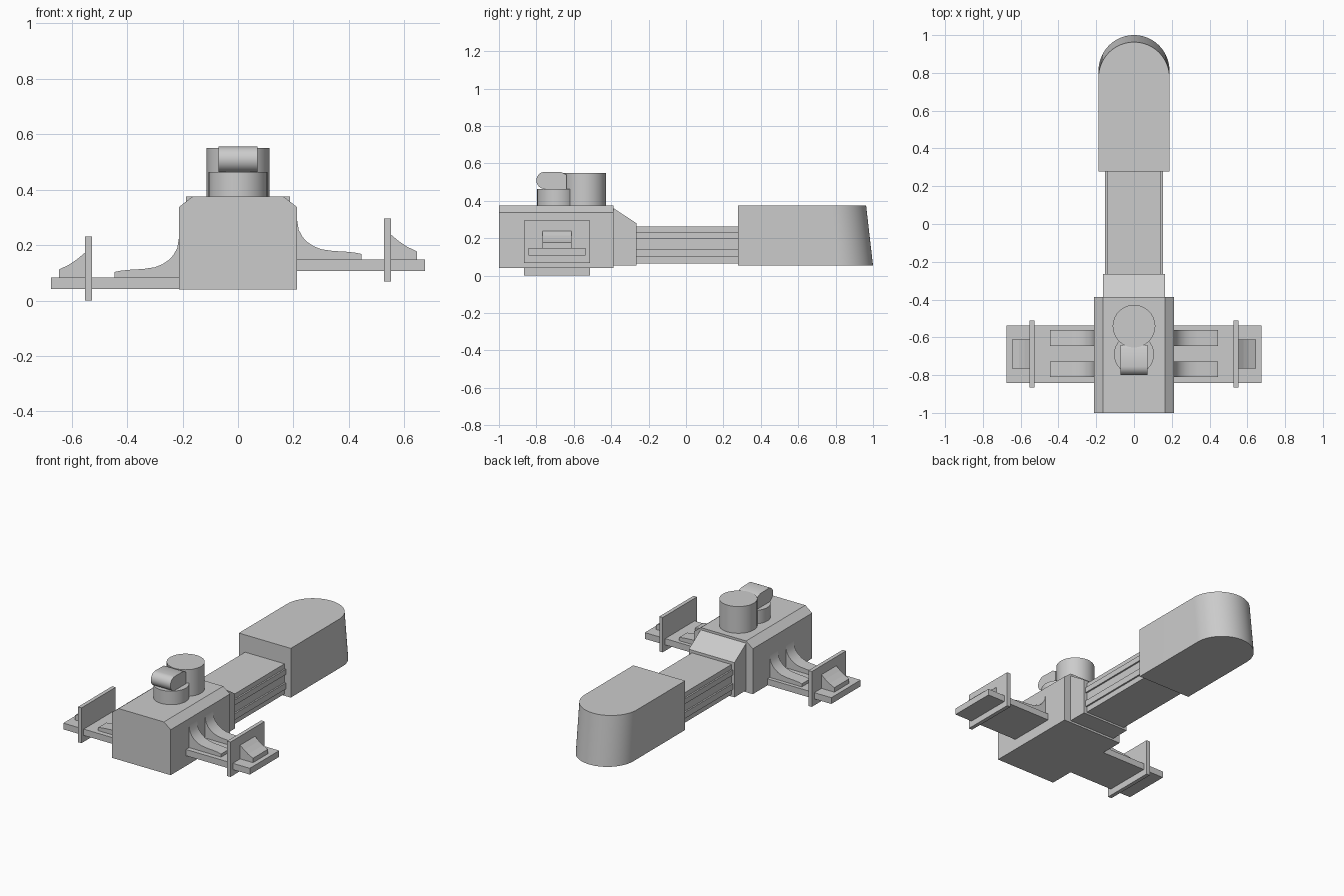
import bpy, bmesh, math

if "Cube" in bpy.data.objects:
    bpy.data.objects.remove(bpy.data.objects["Cube"])

def finish(bm, name, smooth=False):
    bmesh.ops.recalc_face_normals(bm, faces=bm.faces)
    me = bpy.data.meshes.new(name)
    bm.to_mesh(me)
    bm.free()
    ob = bpy.data.objects.new(name, me)
    bpy.context.collection.objects.link(ob)
    if smooth:
        bpy.ops.object.select_all(action='DESELECT')
        ob.select_set(True)
        bpy.context.view_layer.objects.active = ob
        bpy.ops.object.shade_smooth_by_angle(angle=math.radians(30))
    return ob

def prism(name, profile, axis, lo, hi, smooth=False):
    """Extrude a 2D profile (remaining axes in x,y,z order) along an axis."""
    bm = bmesh.new()
    rings = []
    for d in (lo, hi):
        ring = []
        for p in profile:
            co = list(p)
            co.insert(axis, d)
            ring.append(bm.verts.new(co))
        rings.append(ring)
    a, b = rings
    bm.faces.new(a)
    bm.faces.new(b[::-1])
    for i in range(len(a)):
        j = (i + 1) % len(a)
        bm.faces.new((a[i], a[j], b[j], b[i]))
    return finish(bm, name, smooth)

def box(name, x0, x1, y0, y1, z0, z1):
    return prism(name, [(x0, y0), (x1, y0), (x1, y1), (x0, y1)], 2, z0, z1)

def arc(cx, cy, r, a0, a1, n):
    return [(cx + r * math.cos(math.radians(a0 + (a1 - a0) * i / n)),
             cy + r * math.sin(math.radians(a0 + (a1 - a0) * i / n))) for i in range(n + 1)]

# Main hull with chamfered upper edges
prism("hull", [(-.213, .04), (.213, .04), (.213, .337), (.164, .375),
               (-.164, .375), (-.213, .337)], 1, -1, -.387)

# Sloped collar behind the hull
prism("collar", [(-.387, .053), (-.265, .053), (-.265, .28), (-.387, .36)], 0, -.165, .165)

# Connecting boom with side ribs
half = [(.143, .065), (.143, .10), (.153, .10), (.153, .14), (.143, .14),
        (.143, .195), (.153, .195), (.153, .23), (.143, .23), (.143, .262)]
prism("boom", half + [(-x, z) for x, z in reversed(half)], 1, -.265, .28)

# Rear block with a rounded, leaning end
tail = prism("rear_block", [(-.188, .277), (.188, .277)] + arc(0, .812, .188, 0, 180, 32),
             2, .053, .375)
for v in tail.data.vertices:
    if v.co.z > .2 and v.co.y > .5:
        v.co.y -= .037
bpy.ops.object.select_all(action='DESELECT')
tail.select_set(True)
bpy.context.view_layer.objects.active = tail
bpy.ops.object.shade_smooth_by_angle(angle=math.radians(30))

# Side arms: the right one sits higher than the left
brace = [(.20, .083), (.20, .23), (.213, .225), (.219, .19), (.232, .165), (.25, .146),
         (.272, .131), (.30, .12), (.34, .114), (.39, .111), (.42, .108), (.445, .103), (.445, .083)]
wedge = [(.55, .083), (.55, .174), (.58, .149), (.61, .129), (.645, .112), (.645, .083)]
for side, s, dz in (("left", -1, 0), ("right", 1, .065)):
    def place(p):
        return [(s * x, z + dz) for x, z in p]
    prism(side + "_arm", place([(.2, .042), (.675, .042), (.675, .083), (.2, .083)]), 1, -.842, -.538)
    prism(side + "_end_plate", place([(.527, .003), (.552, .003), (.552, .231), (.527, .231)]),
          1, -.866, -.512)
    prism(side + "_wedge", place(wedge), 1, -.766, -.612)
    for i, y in enumerate((-.81, -.645)):
        prism(f"{side}_brace_{i}", place(brace), 1, y, y + .083, True)
    if s < 0:
        for v in bpy.data.objects["left_end_plate"].data.vertices:
            if v.co.z < .1:
                v.co.z = 0

# Turret: tall drum, low drum and a rounded head resting on it
prism("tall_drum", arc(0, -.541, .113, 0, 348.75, 31), 2, .37, .55, True)
prism("low_drum", arc(0, -.69, .106, 0, 348.75, 31), 2, .37, .463, True)
prism("turret_head", arc(-.754, .509, .046, 90, 270, 16) + [(-.64, .463), (-.64, .54), (-.665, .553)],
      0, -.071, .071, True)
